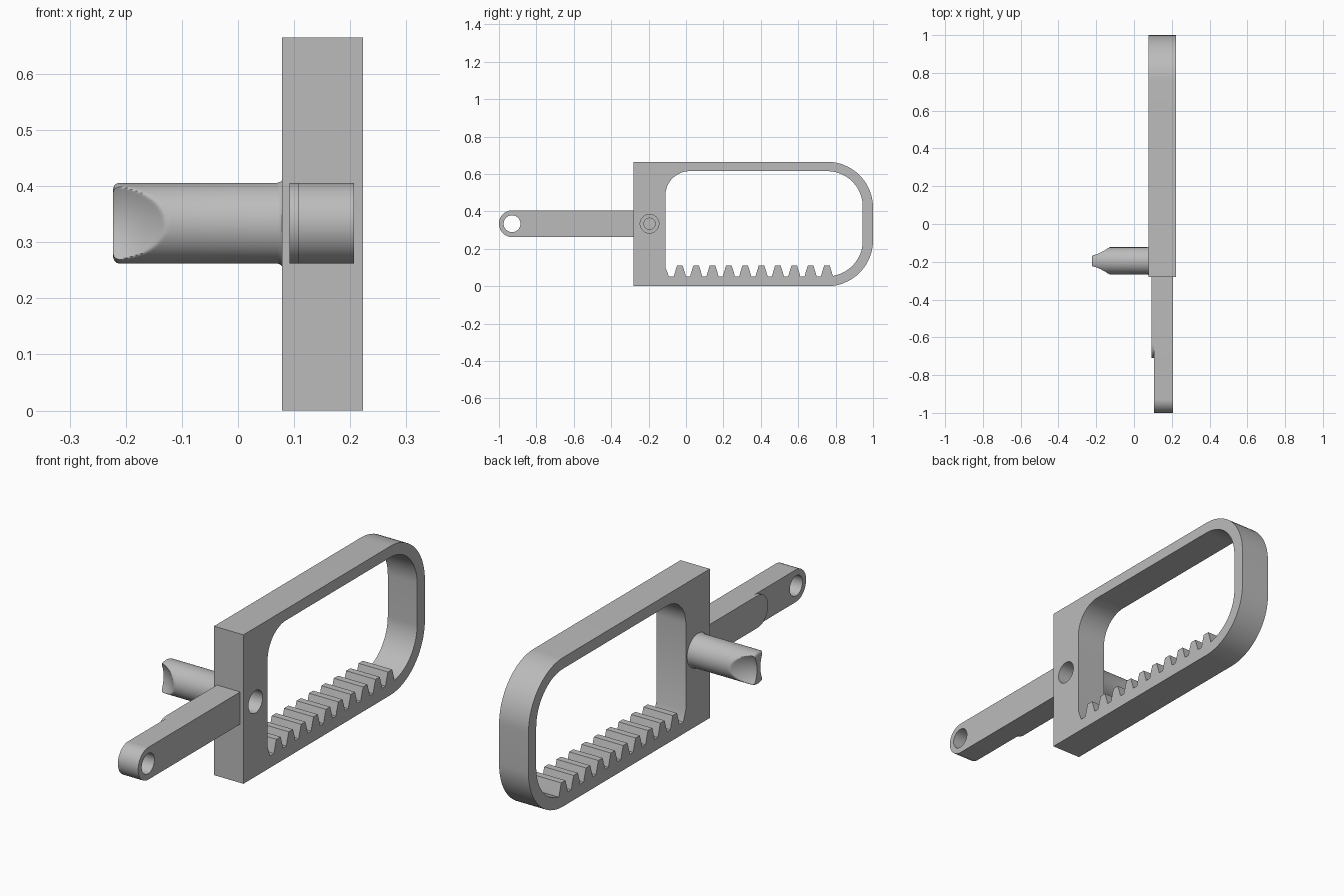
import bpy, bmesh, math
from mathutils import Matrix

cube = bpy.data.objects.get("Cube")
if cube:
    bpy.data.objects.remove(cube, do_unlink=True)

grey = bpy.data.materials.new("plain grey")
grey.use_nodes = True
GREY = (0.5, 0.5, 0.5, 1)
grey.diffuse_color = GREY
grey.node_tree.nodes["Principled BSDF"].inputs["Base Color"].default_value = GREY

MID_Z = 0.334   # height of arm and pin axis
R = 0.072       # radius of arm end and pin
PIN_Y = -0.195


def arc(cy, cz, r, start, end, steps=20):
    angles = [math.radians(start + (end - start) * i / steps) for i in range(steps + 1)]
    return [(cy + r * math.cos(a), cz + r * math.sin(a)) for a in angles]


def circle(cy, cz, r):
    return arc(cy, cz, r, 0, 360, 48)[:-1]


def finish(name, bm, angle=30):
    bmesh.ops.remove_doubles(bm, verts=bm.verts, dist=0.0001)
    bmesh.ops.recalc_face_normals(bm, faces=bm.faces)
    mesh = bpy.data.meshes.new(name)
    bm.to_mesh(mesh)
    bm.free()
    mesh.materials.clear()
    mesh.materials.append(grey)
    obj = bpy.data.objects.new(name, mesh)
    bpy.context.collection.objects.link(obj)
    smooth(obj, angle)
    return obj


def smooth(obj, angle=30):
    bpy.ops.object.select_all(action='DESELECT')
    obj.select_set(True)
    bpy.context.view_layer.objects.active = obj
    bpy.ops.object.shade_smooth_by_angle(angle=math.radians(angle))


def slab(name, outlines, x0, x1):
    """Extrude y-z outlines (the first outer, the rest holes) along x."""
    curve = bpy.data.curves.new(name + "_profile", 'CURVE')
    curve.dimensions = '2D'
    curve.fill_mode = 'BOTH'
    curve.extrude = (x1 - x0) / 2
    for pts in outlines:
        spline = curve.splines.new('POLY')
        spline.points.add(len(pts) - 1)
        for p, (y, z) in zip(spline.points, pts):
            p.co = (y, z, 0, 1)
        spline.use_cyclic_u = True
    temp = bpy.data.objects.new(name + "_profile", curve)
    bpy.context.collection.objects.link(temp)
    graph = bpy.context.evaluated_depsgraph_get()
    mesh = bpy.data.meshes.new_from_object(temp.evaluated_get(graph))
    bm = bmesh.new()
    bm.from_mesh(mesh)
    bpy.data.objects.remove(temp, do_unlink=True)
    # local x, y, z become world y, z, x
    turn = Matrix(((0, 0, 1, (x0 + x1) / 2), (1, 0, 0, 0), (0, 1, 0, 0), (0, 0, 0, 1)))
    bm.transform(turn)
    return finish(name, bm)


# Rack frame: D-shaped loop with teeth along the inner bottom edge
outer = [(-0.28, 0), *arc(0.755, 0.245, 0.245, -90, 0),
         *arc(0.755, 0.42, 0.245, 0, 90), (-0.28, 0.665)]
inner = [(-0.11, 0.1), (-0.092, 0.053)]
for i in range(10):
    c = -0.033 + i * 0.0874
    inner += [(c + dy, z) for dy, z in
              ((-0.032, 0.053), (-0.026, 0.075), (-0.015, 0.11),
               (0.015, 0.11), (0.026, 0.075), (0.032, 0.053))]
inner += arc(0.755, 0.243, 0.19, -78, 0)
inner += arc(0.755, 0.425, 0.19, 0, 90)
inner += arc(0.02, 0.485, 0.13, 90, 180)
frame = slab("rack_frame", [outer, inner], 0.078, 0.223)

# Stepped bolt recess in the frame's left face
for radius, depth in ((0.05, 0.1), (0.03, 0.128)):
    cutter = slab("recess_cutter", [circle(PIN_Y, MID_Z, radius)], 0.223 - depth, 0.3)
    cutter.hide_render = True
    mod = frame.modifiers.new("recess", 'BOOLEAN')
    mod.operation = 'DIFFERENCE'
    mod.solver = 'EXACT'
    mod.object = cutter
    bpy.context.view_layer.objects.active = frame
    bpy.ops.object.modifier_apply(modifier=mod.name)
    bpy.data.objects.remove(cutter, do_unlink=True)
smooth(frame)

# Arm with a round eyelet end
slab("arm", [[(-0.28, MID_Z + R), *arc(-0.928, MID_Z, R, 90, 270, 32), (-0.28, MID_Z - R)],
             circle(-0.93, MID_Z, 0.045)], 0.107, 0.207)

# Raised round-ended pad on the arm's right face
slab("arm_pad", [[(-0.28, MID_Z + R), *arc(-0.638, MID_Z, R, 90, 270, 32),
                  (-0.28, MID_Z - R)]], 0.092, 0.107)

# Thumb pin: cylinder with a flared root and a scooped, pinched tip
bm = bmesh.new()
TIP, SCOOP, SEG = -0.2225, 0.0925, 96
stations = [(0.08, R + 0.006), (0.076, R + 0.002), (0.07, R), (-0.12, R)]
stations += [(TIP + SCOOP * (1 - i / 20), R) for i in range(18)]
stations += [(TIP + 0.01, R), (TIP + 0.005, R - 0.002), (TIP + 0.002, R - 0.005), (TIP, R - 0.011)]
rings = []
for x, r in stations:
    u = (x - TIP) / SCOOP
    ring = []
    for k in range(SEG):
        a = 2 * math.pi * k / SEG
        y, z = r * math.cos(a), r * math.sin(a)
        limit = 0.012 + 0.06 * u ** 1.6 + 0.022 * (z / R) ** 2
        if u <= 1:
            y = math.copysign(min(abs(y), limit), y)
        ring.append(bm.verts.new((x, PIN_Y + y, MID_Z + z)))
    rings.append(ring)
for a, b in zip(rings, rings[1:]):
    for k in range(SEG):
        n = (k + 1) % SEG
        bm.faces.new((a[k], a[n], b[n], b[k]))
bm.faces.new(rings[0])
# tip cap as strips joining the two pinched sides
q = SEG // 4
tip = rings[-1]
for k in range(-q, q):
    quad = [tip[k % SEG], tip[(k + 1) % SEG],
            tip[(2 * q - k - 1) % SEG], tip[(2 * q - k) % SEG]]
    bm.faces.new(list(dict.fromkeys(quad)))
finish("thumb_pin", bm, 45)
